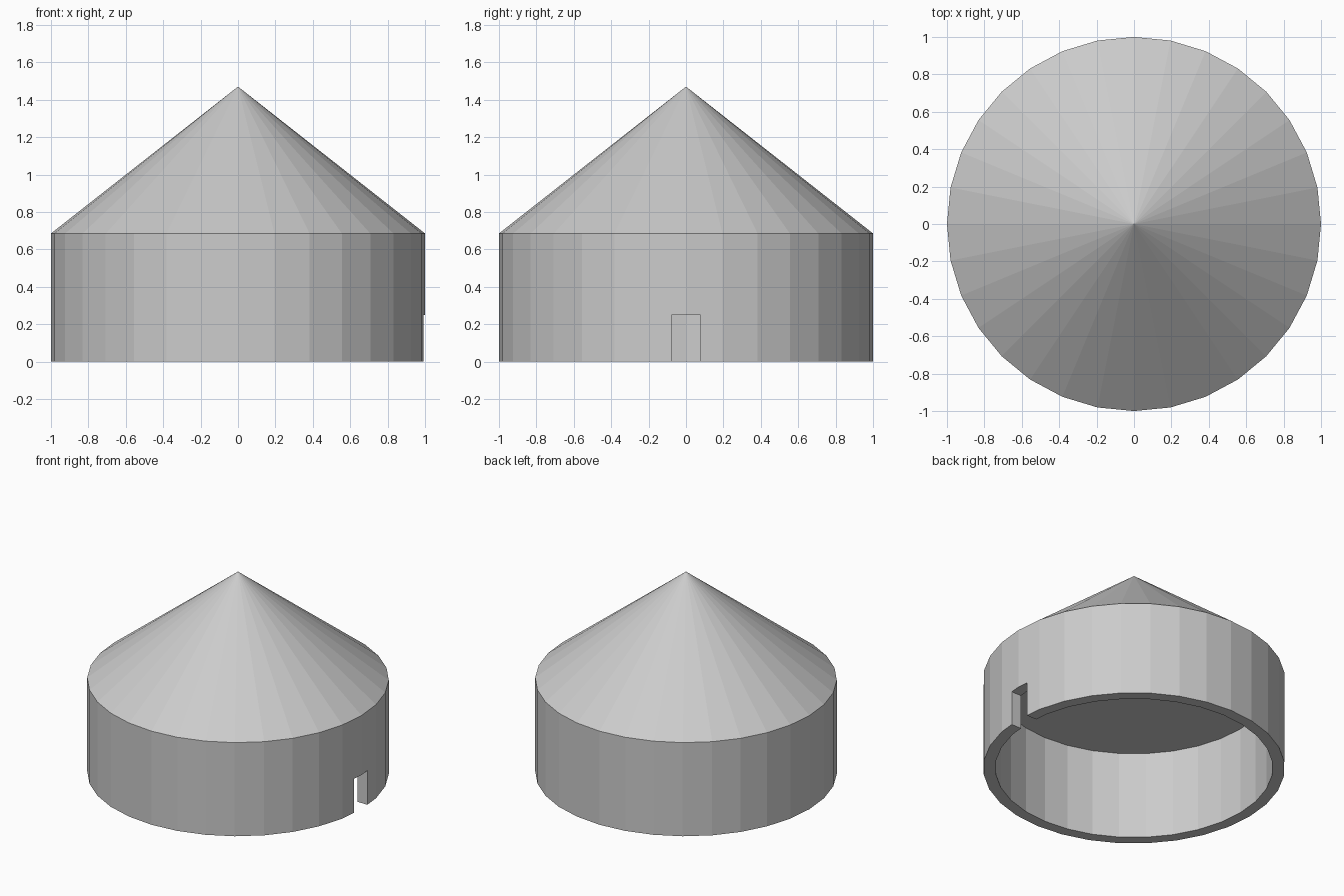
import bpy

if "Cube" in bpy.data.objects:
    bpy.data.objects.remove(bpy.data.objects["Cube"])

SIDES = 32
R, R_IN = 1.0, 0.92
WALL_H, CEIL_H, APEX = 0.685, 0.64, 1.47


def ring(name, r_bottom, r_top, z0, z1):
    """Capped 32-sided cylinder or cone between two heights, a corner on +x."""
    bpy.ops.mesh.primitive_cone_add(vertices=SIDES, radius1=r_bottom, radius2=r_top,
                                    depth=z1 - z0, location=(0, 0, (z0 + z1) / 2))
    ob = bpy.context.object
    ob.name = name
    return ob


def cut(target, cutter):
    mod = target.modifiers.new(cutter.name, 'BOOLEAN')
    mod.operation = 'DIFFERENCE'
    mod.solver = 'EXACT'
    mod.object = cutter
    bpy.context.view_layer.objects.active = target
    bpy.ops.object.modifier_apply(modifier=mod.name)
    bpy.data.objects.remove(cutter)


# Round wall, hollow from below, with a thin ceiling slab
wall = ring("round_wall", R, R, 0, WALL_H)
cut(wall, ring("hollow_cutter", R_IN, R_IN, -0.2, CEIL_H))

# Doorway through the +x side
bpy.ops.mesh.primitive_cube_add(size=1, location=(0.95, 0, 0.025))
door = bpy.context.object
door.name = "doorway_cutter"
door.scale = (0.4, 0.156, 0.45)
cut(wall, door)

# Conical roof
ring("cone_roof", R, 0, WALL_H, APEX)
